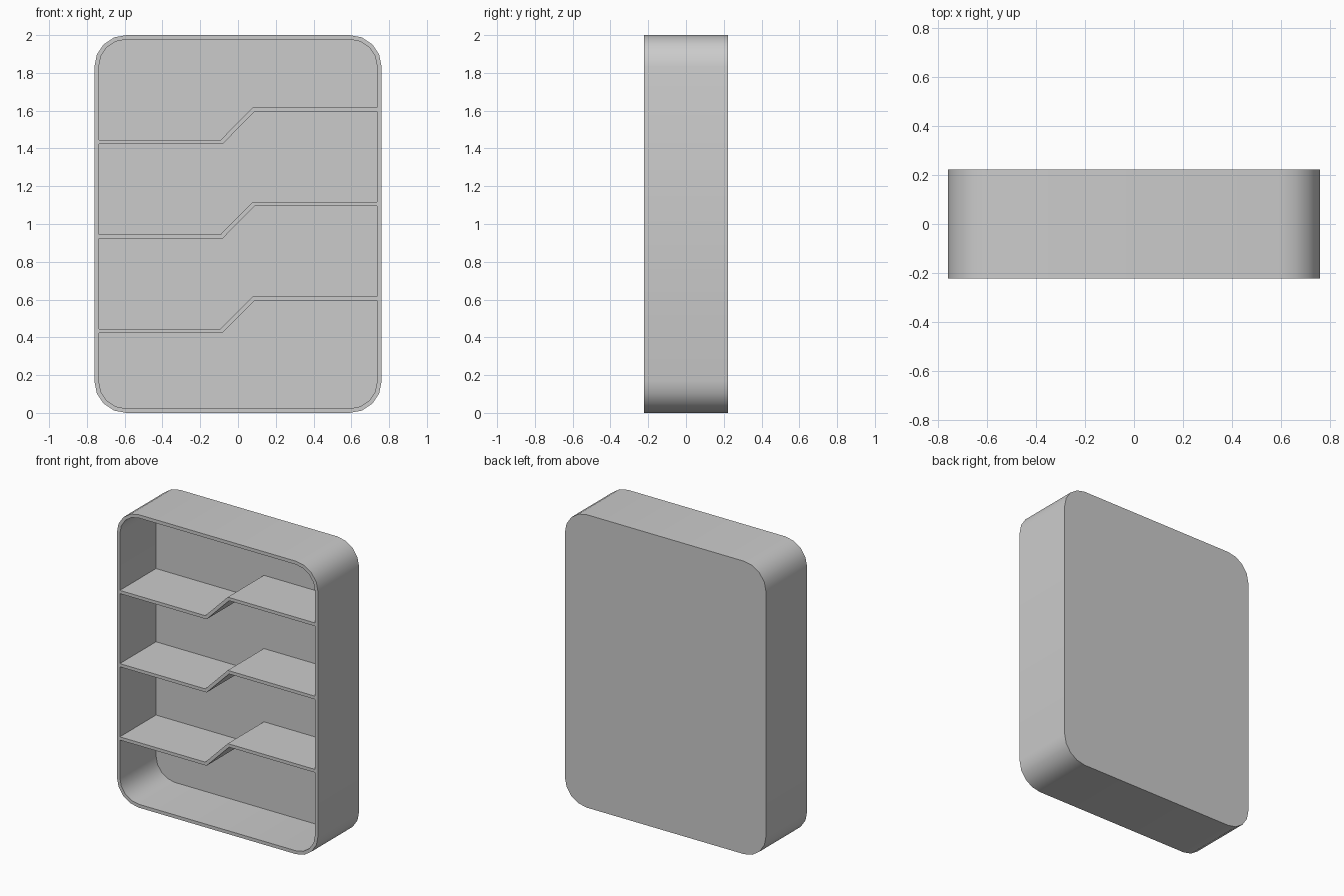
import bpy, bmesh, math

if "Cube" in bpy.data.objects:
    bpy.data.objects.remove(bpy.data.objects["Cube"])

HALF_W, HEIGHT, HALF_D = 0.76, 2.0, 0.222
WALL, RADIUS, SEGS = 0.023, 0.167, 4
BACK_INNER_Y = 0.168


def rounded_outline(inset):
    """Rounded rectangle in (x, z), counter-clockwise, shrunk by inset."""
    r = RADIUS - inset
    cx, z0, z1 = HALF_W - RADIUS, RADIUS, HEIGHT - RADIUS
    points = []
    for i, (x, z) in enumerate([(cx, z1), (-cx, z1), (-cx, z0), (cx, z0)]):
        for k in range(SEGS + 1):
            a = math.pi / 2 * (i + k / SEGS)
            points.append((x + r * math.cos(a), z + r * math.sin(a)))
    return points


def finish(bm, name):
    bmesh.ops.recalc_face_normals(bm, faces=bm.faces)
    mesh = bpy.data.meshes.new(name)
    bm.to_mesh(mesh)
    bm.free()
    obj = bpy.data.objects.new(name, mesh)
    bpy.context.collection.objects.link(obj)
    bpy.ops.object.select_all(action='DESELECT')
    obj.select_set(True)
    bpy.context.view_layer.objects.active = obj
    bpy.ops.object.shade_smooth_by_angle(angle=math.radians(30))
    return obj


def ring(bm, outline, y):
    return [bm.verts.new((x, y, z)) for x, z in outline]


def bridge(bm, a, b):
    n = len(a)
    for i in range(n):
        j = (i + 1) % n
        bm.faces.new((a[i], a[j], b[j], b[i]))


# Open-fronted case with rounded corners and a thick back panel
bm = bmesh.new()
outer, inner = rounded_outline(0), rounded_outline(WALL)
rings = [ring(bm, outer, HALF_D), ring(bm, outer, -HALF_D),
         ring(bm, inner, -HALF_D), ring(bm, inner, BACK_INNER_Y)]
for a, b in zip(rings, rings[1:]):
    bridge(bm, a, b)
bm.faces.new(rings[0])
bm.faces.new(rings[-1])
finish(bm, "case")

# Three stepped shelves, each a slanted-step profile run from front to back
END = HALF_W - WALL
SHELF = [(-END, -0.097), (-0.082, -0.097), (0.088, 0.075), (END, 0.075),
         (END, 0.097), (0.078, 0.097), (-0.092, -0.075), (-END, -0.075)]
for i, name in enumerate(("lower_shelf", "middle_shelf", "upper_shelf")):
    bm = bmesh.new()
    profile = [(x, z + 0.52 + 0.5 * i) for x, z in SHELF]
    front, back = ring(bm, profile, -HALF_D), ring(bm, profile, BACK_INNER_Y)
    bridge(bm, front, back)
    bm.faces.new(front)
    bm.faces.new(back)
    finish(bm, name)
